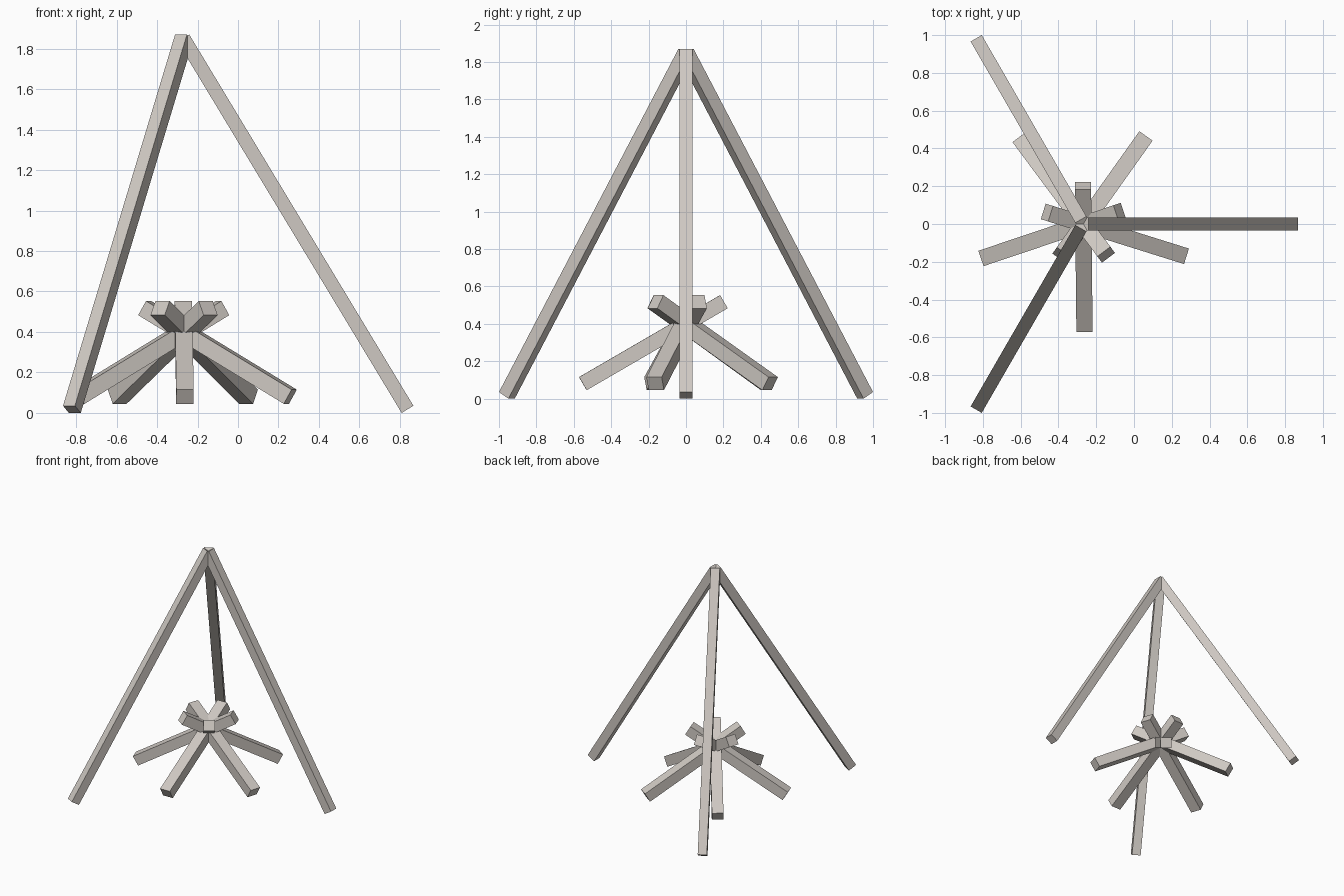
import bpy
from math import radians, cos, sin
from mathutils import Vector

cube = bpy.data.objects.get("Cube")
if cube:
    bpy.data.objects.remove(cube, do_unlink=True)

wood = bpy.data.materials.new("pale_wood")
wood.use_nodes = True
colour = (0.62, 0.58, 0.54, 1)
wood.diffuse_color = colour
wood.node_tree.nodes["Principled BSDF"].inputs["Base Color"].default_value = colour

CENTRE_X = -0.268


def beam(name, angle, low, high, width, thick):
    """Square-ended timber; low and high give (radius, z) of its upper edge ends."""
    out = Vector((cos(angle), sin(angle), 0))
    side = Vector((-sin(angle), cos(angle), 0))
    up = Vector((0, 0, 1))
    a = out * low[0] + up * low[1]
    b = out * high[0] + up * high[1]
    along = (b - a).normalized()
    normal = along.cross(side)
    if normal.z < 0:
        normal.negate()
    shift = Vector((CENTRE_X, 0, 0))
    verts = [p + side * s * width / 2 - normal * d + shift
             for p in (a, b) for s, d in ((-1, 0), (1, 0), (1, thick), (-1, thick))]
    faces = [(0, 1, 2, 3), (7, 6, 5, 4)]
    faces += [(i, i + 4, (i + 1) % 4 + 4, (i + 1) % 4) for i in range(4)]
    mesh = bpy.data.meshes.new(name)
    mesh.from_pydata(verts, [], faces)
    mesh.materials.append(wood)
    obj = bpy.data.objects.new(name, mesh)
    bpy.context.collection.objects.link(obj)
    # Consistent outward normals
    bpy.context.view_layer.objects.active = obj
    obj.select_set(True)
    bpy.ops.object.mode_set(mode='EDIT')
    bpy.ops.mesh.select_all(action='SELECT')
    bpy.ops.mesh.normals_make_consistent(inside=False)
    bpy.ops.object.mode_set(mode='OBJECT')
    obj.select_set(False)


# Tripod of long poles meeting at the top
for i, name in enumerate(("left_pole", "back_pole", "front_pole")):
    beam(name, radians(120 * i), (1.135, 0.035), (0.027, 1.87), 0.068, 0.068)

# Ring of crossed fire logs
for i in range(5):
    beam(f"fire_log_{i + 1}", radians(72 * i - 89.4), (0.572, 0.115), (-0.182, 0.553), 0.086, 0.081)
